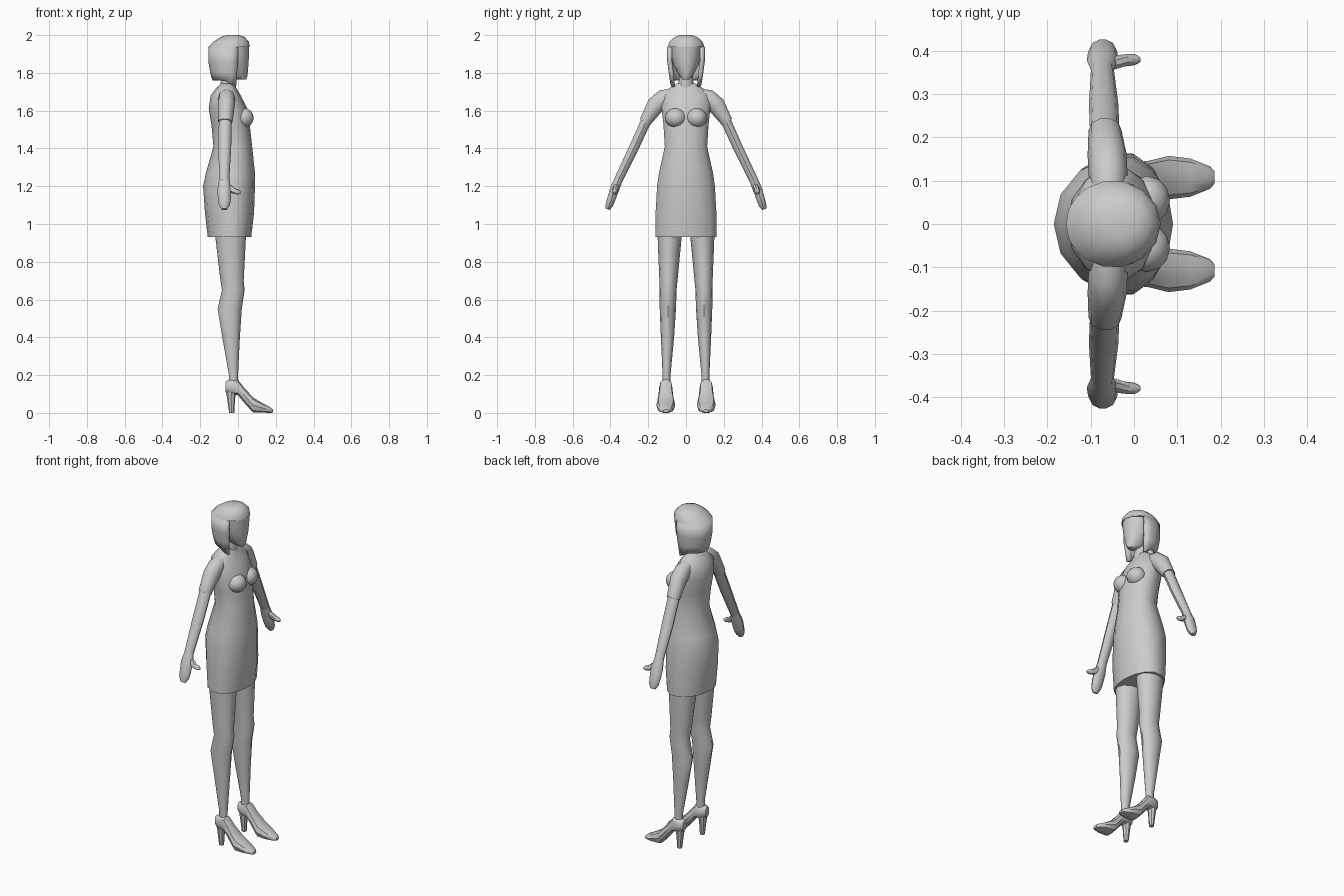
import bpy, bmesh, math
from mathutils import Vector

cube = bpy.data.objects.get("Cube")
if cube:
    bpy.data.objects.remove(cube, do_unlink=True)

grey = bpy.data.materials.new("plain grey")
grey.use_nodes = True
grey.diffuse_color = (0.6, 0.6, 0.6, 1)
grey.node_tree.nodes["Principled BSDF"].inputs["Base Color"].default_value = (0.6, 0.6, 0.6, 1)


def finish(name, bm, mirror=False, angle=40):
    bmesh.ops.recalc_face_normals(bm, faces=bm.faces)
    mesh = bpy.data.meshes.new(name)
    bm.to_mesh(mesh)
    bm.free()
    mesh.materials.append(grey)
    obj = bpy.data.objects.new(name, mesh)
    bpy.context.collection.objects.link(obj)
    bpy.ops.object.select_all(action="DESELECT")
    obj.select_set(True)
    bpy.context.view_layer.objects.active = obj
    bpy.ops.object.shade_smooth_by_angle(angle=math.radians(angle))
    if mirror:
        mod = obj.modifiers.new("Mirror", "MIRROR")
        mod.use_axis = (False, True, False)
    return obj


def loft(name, rings, closed=True, **kw):
    """Skin a list of point rings; closed rings get end caps."""
    bm = bmesh.new()
    rows = [[bm.verts.new(p) for p in ring] for ring in rings]
    n = len(rows[0])
    for a, b in zip(rows, rows[1:]):
        for i in range(n if closed else n - 1):
            j = (i + 1) % n
            bm.faces.new((a[i], a[j], b[j], b[i]))
    if closed:
        bm.faces.new(rows[0])
        bm.faces.new(rows[-1])
    return finish(name, bm, **kw)


def level(z, back, front, half, y=0, mid=0.5, n=12):
    """Horizontal ring; mid places its widest point between back and front."""
    cx = back + (front - back) * mid
    ring = []
    for i in range(n):
        a = math.tau * i / n
        c = math.cos(a)
        ring.append(Vector((cx + c * (front - cx if c > 0 else cx - back),
                            y + half * math.sin(a), z)))
    return ring


def tube(name, stations, n=10, **kw):
    """Limb through (centre, x half width, side half width) stations."""
    pts = [Vector(s[0]) for s in stations]
    rings = []
    for i, (_, rx, rs) in enumerate(stations):
        d = (pts[min(i + 1, len(pts) - 1)] - pts[max(i - 1, 0)]).normalized()
        u = Vector((1, 0, 0))
        u = (u - d * u.dot(d)).normalized()
        v = d.cross(u)
        rings.append([pts[i] + u * rx * math.cos(math.tau * k / n)
                      + v * rs * math.sin(math.tau * k / n) for k in range(n)])
    return loft(name, rings, **kw)


# Dress: height, back, front, half width
dress = [(0.93, -0.16, 0.07, 0.167), (1.06, -0.175, 0.085, 0.165),
         (1.2, -0.185, 0.09, 0.157), (1.27, -0.17, 0.09, 0.147),
         (1.41, -0.13, 0.075, 0.115), (1.52, -0.14, 0.063, 0.122),
         (1.61, -0.155, 0.05, 0.132), (1.68, -0.145, 0.015, 0.13),
         (1.72, -0.115, -0.01, 0.09), (1.745, -0.09, -0.02, 0.05)]
loft("dress", [level(*r, mid=0.58, n=14) for r in dress])

# Bust
bm = bmesh.new()
bmesh.ops.create_uvsphere(bm, u_segments=12, v_segments=8, radius=1)
for v in bm.verts:
    v.co = Vector((0.03, 0.055, 1.562)) + v.co * Vector((0.053, 0.056, 0.052))
finish("bust", bm, mirror=True)

# Neck and face
loft("neck", [level(1.70, -0.1, -0.01, 0.05), level(1.76, -0.09, -0.01, 0.038),
              level(1.84, -0.09, 0.0, 0.038)])
face = [(1.765, -0.01, 0.044, 0.018), (1.785, -0.07, 0.05, 0.038),
        (1.84, -0.1, 0.055, 0.066), (1.89, -0.11, 0.058, 0.078),
        (1.95, -0.11, 0.06, 0.082)]
loft("face", [level(*r) for r in face])

# Hair crown with fringe
crown = [(1.937, -0.157, 0.062, 0.1), (1.965, -0.13, 0.058, 0.09),
         (1.99, -0.09, 0.035, 0.062), (2.0, -0.06, 0.01, 0.032)]
loft("hair_crown", [level(*r, n=14) for r in crown], angle=50)

# Hair sides and back, open in front of the face, tips dropping forward
rows = []
for z, rx, ry in [(1.76, 0.088, 0.083), (1.80, 0.1, 0.092),
                  (1.86, 0.11, 0.1), (1.937, 0.11, 0.1)]:
    row = []
    for i in range(13):
        a = math.radians(65 + 230 * i / 12)
        drop = 0.035 * max(0, math.cos(a) + 0.3) / 0.72 if z < 1.77 else 0
        row.append(Vector((-0.047 + rx * math.cos(a), ry * math.sin(a), z - drop)))
    rows.append(row)
hair = loft("hair_sides", rows, closed=False)
solid = hair.modifiers.new("Thickness", "SOLIDIFY")
solid.thickness = 0.018
solid.offset = -1

# Arms: sleeve, bare forearm, hand and thumb
tube("sleeves", [((-0.06, 0.07, 1.685), 0.04, 0.035), ((-0.06, 0.115, 1.665), 0.045, 0.052),
                 ((-0.062, 0.16, 1.63), 0.045, 0.05), ((-0.067, 0.217, 1.54), 0.038, 0.033)],
     mirror=True)
tube("forearms", [((-0.067, 0.2, 1.57), 0.034, 0.029), ((-0.07, 0.275, 1.405), 0.034, 0.027),
                  ((-0.073, 0.362, 1.225), 0.026, 0.024)], mirror=True)
tube("hands", [((-0.073, 0.355, 1.24), 0.026, 0.023), ((-0.073, 0.378, 1.185), 0.036, 0.026),
               ((-0.072, 0.396, 1.13), 0.034, 0.023), ((-0.072, 0.406, 1.1), 0.029, 0.021),
               ((-0.072, 0.415, 1.078), 0.015, 0.012)], mirror=True)
tube("thumbs", [((-0.065, 0.367, 1.205), 0.02, 0.016), ((-0.025, 0.377, 1.176), 0.016, 0.015),
                ((0.002, 0.379, 1.168), 0.013, 0.013), ((0.014, 0.379, 1.165), 0.006, 0.006)],
     n=8, mirror=True)

# Legs: height, back, front, half width, side position
legs = [(0.15, -0.05, 0.0, 0.021, 0.103), (0.2, -0.048, 0.0, 0.021, 0.103),
        (0.4, -0.083, 0.01, 0.035, 0.098), (0.55, -0.108, 0.02, 0.043, 0.096),
        (0.65, -0.085, 0.035, 0.045, 0.095), (0.7, -0.093, 0.03, 0.048, 0.093),
        (0.95, -0.122, 0.043, 0.065, 0.086)]
loft("legs", [level(*r) for r in legs], mirror=True)

# Shoes: slices along the foot as x, bottom, top, half width
shoe = [(-0.066, 0.11, 0.168, 0.018), (-0.045, 0.1, 0.176, 0.033),
        (0.0, 0.092, 0.177, 0.035), (0.035, 0.05, 0.132, 0.039),
        (0.08, 0.0, 0.083, 0.05), (0.13, 0.0, 0.052, 0.044),
        (0.175, 0.0, 0.028, 0.026), (0.186, 0.002, 0.018, 0.014)]
slices = []
for x, low, high, half in shoe:
    ring = []
    for i in range(10):
        a = math.tau * i / 10
        s = math.sin(a)
        s = math.copysign(abs(s) ** 0.7, s) / math.sin(math.tau / 5 + 0.314) ** 0.7
        ring.append(Vector((x, 0.107 + half * math.cos(a),
                            (low + high) / 2 + (high - low) / 2 * max(-1, min(1, s)))))
    slices.append(ring)
loft("shoes", slices, mirror=True)
loft("shoe_heels", [level(0, -0.047, -0.02, 0.014, 0.107, n=8),
                    level(0.08, -0.058, -0.015, 0.02, 0.107, n=8),
                    level(0.13, -0.066, -0.002, 0.028, 0.107, n=8)], mirror=True)
